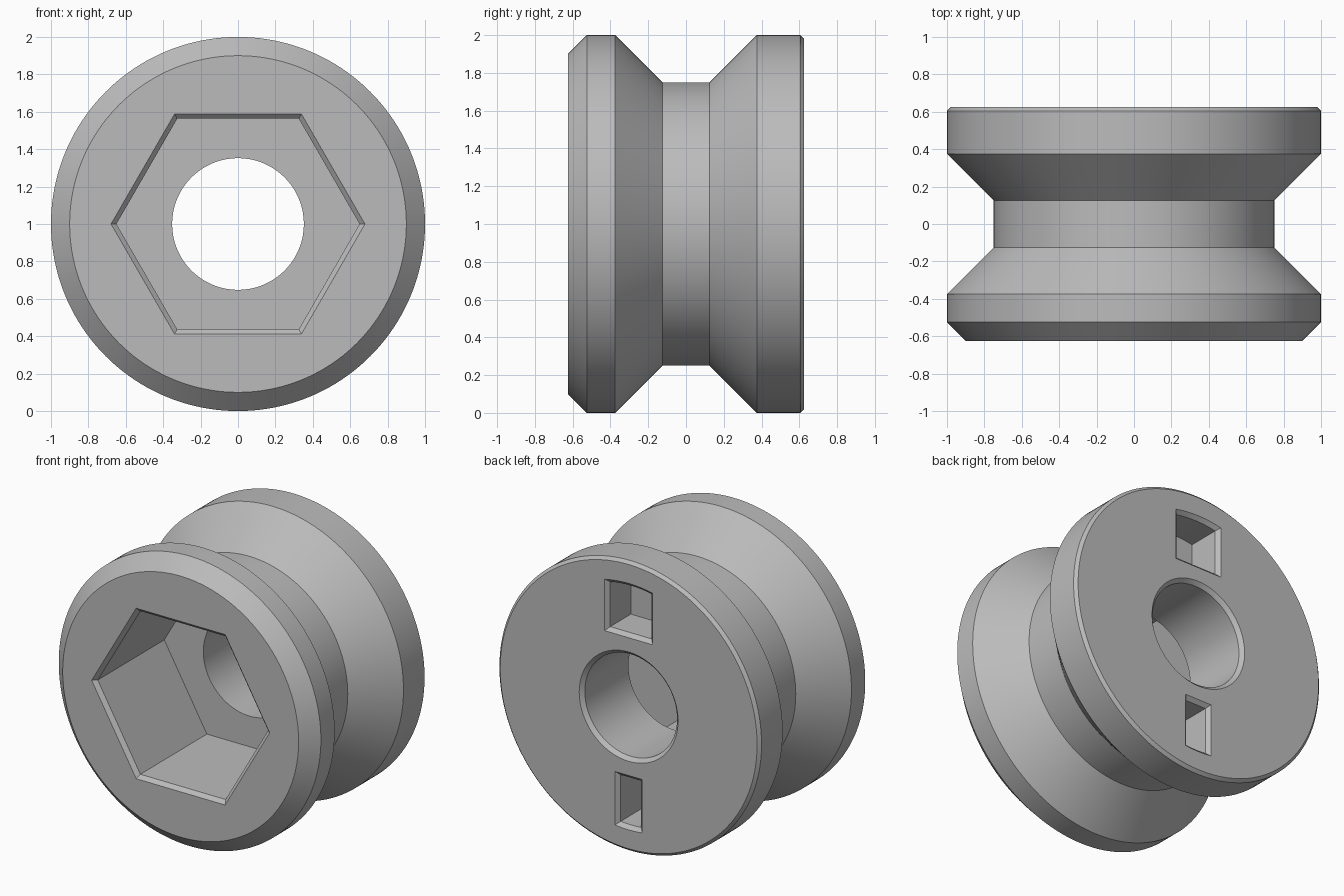
import bpy
import bmesh
from math import cos, sin, pi, asin, radians

cube = bpy.data.objects.get("Cube")
if cube:
    bpy.data.objects.remove(cube, do_unlink=True)

HALF = 0.625    # half the width of the roller
EDGE = 0.025    # small chamfer on all openings
OVER = 0.01     # how far cutters reach past a face
SEGMENTS = 160

grey = bpy.data.materials.new("plain grey")
grey.use_nodes = True
colour = (0.5, 0.5, 0.5, 1)
grey.diffuse_color = colour
grey.node_tree.nodes["Principled BSDF"].inputs["Base Color"].default_value = colour


def finish(name, bm):
    bmesh.ops.recalc_face_normals(bm, faces=bm.faces[:])
    mesh = bpy.data.meshes.new(name)
    bm.to_mesh(mesh)
    bm.free()
    mesh.materials.append(grey)
    obj = bpy.data.objects.new(name, mesh)
    bpy.context.collection.objects.link(obj)
    obj.location.z = 1
    return obj


def bridge(bm, a, b):
    for i in range(len(a)):
        j = (i + 1) % len(a)
        bm.faces.new((a[i], a[j], b[j], b[i]))


def lathe(name, profile):
    """Spin a closed (y, radius) profile around the y axis."""
    bm = bmesh.new()
    rings = []
    for k in range(SEGMENTS):
        t = 2 * pi * k / SEGMENTS
        rings.append([bm.verts.new((r * cos(t), y, r * sin(t))) for y, r in profile])
    for k in range(SEGMENTS):
        bridge(bm, rings[k], rings[(k + 1) % SEGMENTS])
    return finish(name, bm)


def chamfered_cutter(name, outline, side, depth):
    """Loft an outline from the pocket floor out to a widened mouth."""
    bm = bmesh.new()
    rings = []
    for inset, grow in ((depth, 0), (EDGE, 0), (-OVER, EDGE + OVER)):
        y = side * (HALF - inset)
        rings.append([bm.verts.new((x, y, z)) for x, z in outline(grow)])
    bridge(bm, rings[0], rings[1])
    bridge(bm, rings[1], rings[2])
    bm.faces.new(rings[0])
    bm.faces.new(rings[2])
    obj = finish(name, bm)
    obj.hide_render = True
    return obj


def hexagon(grow):
    r = 0.65 + grow / cos(pi / 6)
    return [(r * cos(k * pi / 3), r * sin(k * pi / 3)) for k in range(6)]


def slot(half_width, direction):
    """Flat inner edge, parallel sides, outer edge concentric with the rim."""
    def outline(grow):
        w, r = half_width + grow, 0.825 + grow
        a = asin(w / r)
        points = [(w, 0.5 - grow), (-w, 0.5 - grow)]
        for k in range(9):
            t = a * (k / 4 - 1)
            points.append((r * sin(t), r * cos(t)))
        return [(x, direction * z) for x, z in points]
    return outline


# Grooved body with its through bore
roller = lathe("grooved_roller", [
    (-HALF, 0.352), (-HALF, 0.9), (-0.525, 1), (-0.375, 1),
    (-0.125, 0.75), (0.125, 0.75), (0.375, 1),
    (HALF - 0.02, 1), (HALF, 0.98),
    (HALF, 0.352 + EDGE), (HALF - EDGE, 0.352)])

# Hexagonal pocket in front, wide and narrow key slots at the back
cutters = [
    chamfered_cutter("hex_pocket_cutter", hexagon, -1, 0.75),
    chamfered_cutter("wide_slot_cutter", slot(0.158, 1), 1, 0.25),
    chamfered_cutter("narrow_slot_cutter", slot(0.078, -1), 1, 0.25)]

bpy.ops.object.select_all(action="DESELECT")
bpy.context.view_layer.objects.active = roller
roller.select_set(True)
for cutter in cutters:
    mod = roller.modifiers.new(cutter.name, "BOOLEAN")
    mod.operation = "DIFFERENCE"
    mod.solver = "EXACT"
    mod.object = cutter
    bpy.ops.object.modifier_apply(modifier=mod.name)
    bpy.data.objects.remove(cutter, do_unlink=True)

bpy.ops.object.shade_smooth_by_angle(angle=radians(25))
